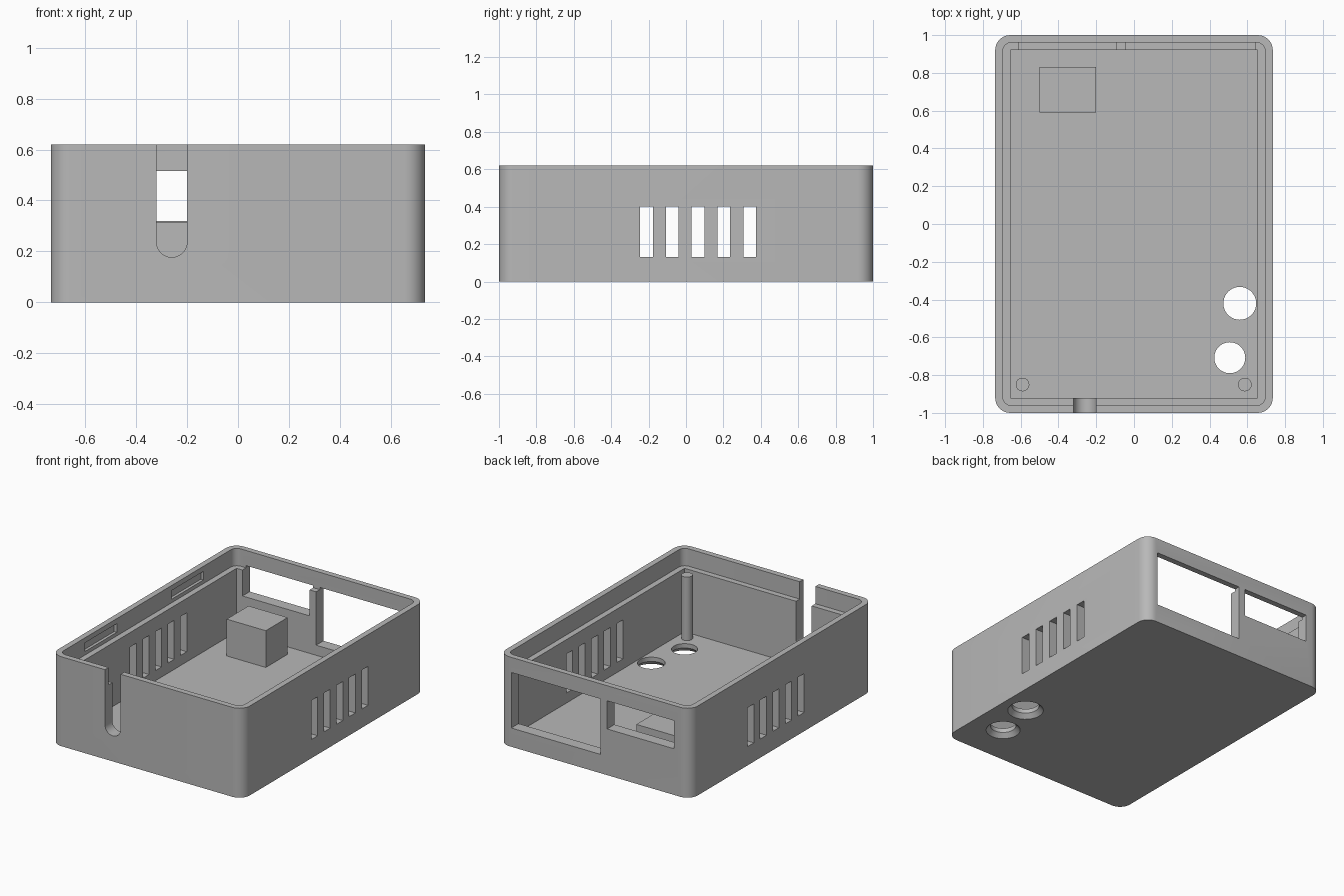
import bpy
import bmesh
from math import cos, sin, pi, radians
from mathutils import Matrix, Vector

if "Cube" in bpy.data.objects:
    bpy.data.objects.remove(bpy.data.objects["Cube"], do_unlink=True)

W, D, H = 0.735, 1.0, 0.62          # half width, half depth, height
WALL, LIP = 0.08, 0.04              # wall and rim thickness
FLOOR, LEDGE = 0.06, 0.50

grey = bpy.data.materials.new("plain grey")
grey.use_nodes = True
grey.diffuse_color = (0.48, 0.48, 0.48, 1)
grey.node_tree.nodes["Principled BSDF"].inputs["Base Color"].default_value = (0.48, 0.48, 0.48, 1)


def make(name, bm):
    bmesh.ops.recalc_face_normals(bm, faces=bm.faces)
    mesh = bpy.data.meshes.new(name)
    bm.to_mesh(mesh)
    bm.free()
    mesh.materials.append(grey)
    ob = bpy.data.objects.new(name, mesh)
    bpy.context.collection.objects.link(ob)
    return ob


def box(name, x0, x1, y0, y1, z0, z1):
    bm = bmesh.new()
    size = Matrix.Diagonal((x1 - x0, y1 - y0, z1 - z0, 1))
    mid = Matrix.Translation(((x0 + x1) / 2, (y0 + y1) / 2, (z0 + z1) / 2))
    bmesh.ops.create_cube(bm, size=1, matrix=mid @ size)
    return make(name, bm)


def prism(name, points, offset):
    bm = bmesh.new()
    face = bm.faces.new([bm.verts.new(p) for p in points])
    ext = bmesh.ops.extrude_face_region(bm, geom=[face])
    verts = [v for v in ext["geom"] if isinstance(v, bmesh.types.BMVert)]
    bmesh.ops.translate(bm, verts=verts, vec=Vector(offset))
    return make(name, bm)


def rounded_slab(name, hx, hy, r, z0, z1, steps=8):
    points = []
    for quarter, (sx, sy) in enumerate([(1, 1), (-1, 1), (-1, -1), (1, -1)]):
        for i in range(steps + 1):
            a = (quarter + i / steps) * pi / 2
            points.append((sx * (hx - r) + r * cos(a), sy * (hy - r) + r * sin(a), z0))
    return prism(name, points, (0, 0, z1 - z0))


def cylinder(name, x, y, z0, z1, r0, r1, sides=40):
    bm = bmesh.new()
    bmesh.ops.create_cone(bm, cap_ends=True, segments=sides, radius1=r0, radius2=r1,
                          depth=z1 - z0, matrix=Matrix.Translation((x, y, (z0 + z1) / 2)))
    return make(name, bm)


def smooth(ob):
    bpy.ops.object.select_all(action="DESELECT")
    ob.select_set(True)
    bpy.context.view_layer.objects.active = ob
    bpy.ops.object.shade_smooth_by_angle(angle=radians(30))


def cut(target, cutter):
    mod = target.modifiers.new("cut", "BOOLEAN")
    mod.operation, mod.solver, mod.object = "DIFFERENCE", "EXACT", cutter
    bpy.context.view_layer.objects.active = target
    bpy.ops.object.modifier_apply(modifier=mod.name)
    bpy.data.objects.remove(cutter, do_unlink=True)


# Case with cavity and stepped rim
case = rounded_slab("case", W, D, 0.08, 0, H)
cut(case, box("cavity", -W + WALL, W - WALL, -D + WALL, D - WALL, FLOOR, H + 0.1))
cut(case, rounded_slab("rim_step", W - LIP, D - LIP, 0.045, LEDGE, H + 0.1))

# Two back windows, breaking through the ledge
cut(case, box("large_window", -0.045, 0.64, 0.85, 1.1, 0.13, 0.515))
cut(case, box("small_window", -0.61, -0.095, 0.85, 1.1, 0.32, 0.515))

# Front cable slot, open at the top with a round bottom
slot = [(-0.26 + 0.06 * cos(a), -1.1, 0.237 + 0.06 * sin(a))
        for a in [pi + i * pi / 16 for i in range(17)]]
slot += [(-0.20, -1.1, H + 0.1), (-0.32, -1.1, H + 0.1)]
cut(case, prism("cable_slot", slot, (0, 0.25, 0)))

# Side vents through both walls
for i in range(5):
    y = -0.211 + i * 0.1378
    cut(case, box("vent", -1, 1, y - 0.034, y + 0.034, 0.13, 0.40))

# Catch grooves inside the right rim
for y in (-0.51, 0.44):
    cut(case, box("groove", -W + 0.02, -W + 0.06, y - 0.175, y + 0.175, 0.525, 0.585))

# Countersunk floor holes
for x, y, r in ((0.56, -0.42, 0.087), (0.507, -0.708, 0.082)):
    cut(case, cylinder("hole", x, y, -0.1, 0.1, r, r))
    cut(case, cylinder("countersink", x, y, -0.03, 0.03, r + 0.056, r))
smooth(case)

# Support block and front posts
box("support_block", -0.50, -0.20, 0.59, 0.83, FLOOR - 0.01, 0.315)
for side, x in (("right", -0.59), ("left", 0.587)):
    smooth(cylinder(side + "_post", x, -0.85, FLOOR - 0.01, LEDGE, 0.036, 0.036, 24))
